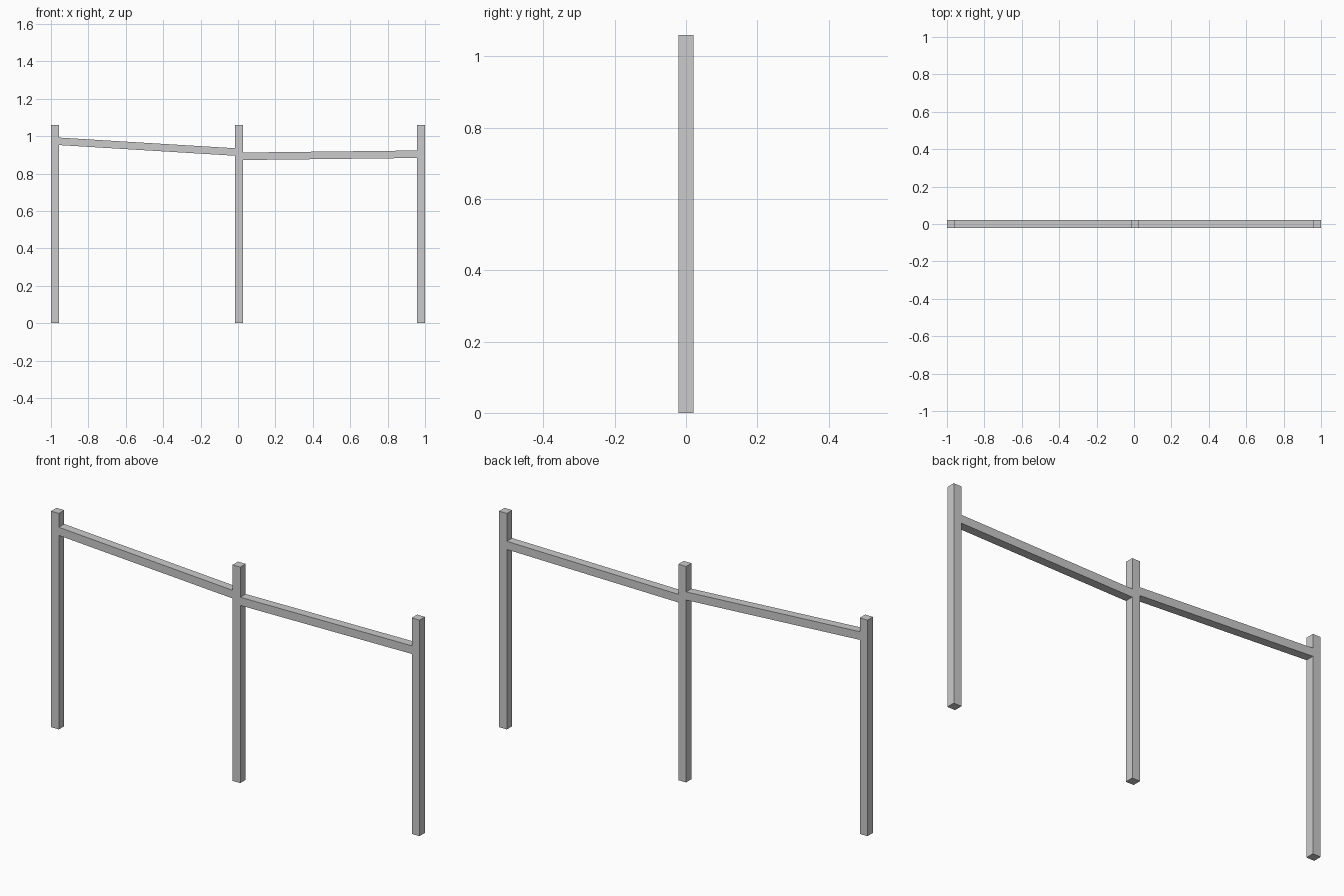
import bpy, bmesh

if "Cube" in bpy.data.objects:
    bpy.data.objects.remove(bpy.data.objects["Cube"])

HALF = 0.021      # half thickness of the timber
HEIGHT = 1.06     # post height


def prism(name, profile):
    """Extrude a front-view (x, z) outline through the timber thickness."""
    bm = bmesh.new()
    face = bm.faces.new([bm.verts.new((x, -HALF, z)) for x, z in profile])
    ext = bmesh.ops.extrude_face_region(bm, geom=[face])
    verts = [g for g in ext["geom"] if isinstance(g, bmesh.types.BMVert)]
    bmesh.ops.translate(bm, verts=verts, vec=(0, 2 * HALF, 0))
    bmesh.ops.recalc_face_normals(bm, faces=bm.faces)
    mesh = bpy.data.meshes.new(name)
    bm.to_mesh(mesh)
    bm.free()
    obj = bpy.data.objects.new(name, mesh)
    bpy.context.collection.objects.link(obj)
    return obj


# Upright posts
posts = {"left_post": -0.979, "middle_post": 0.006, "right_post": 0.979}
for name, x in posts.items():
    prism(name, [(x - HALF, 0), (x + HALF, 0), (x + HALF, HEIGHT), (x - HALF, HEIGHT)])

# Sloping rails, cut vertically where they meet the posts
rails = [
    ("left_rail", "left_post", "middle_post", 0.972, 0.915),
    ("right_rail", "middle_post", "right_post", 0.892, 0.903),
]
for name, a, b, z0, z1 in rails:
    x0, x1 = posts[a] + HALF, posts[b] - HALF
    prism(name, [(x0, z0 - 0.02), (x1, z1 - 0.02), (x1, z1 + 0.02), (x0, z0 + 0.02)])
